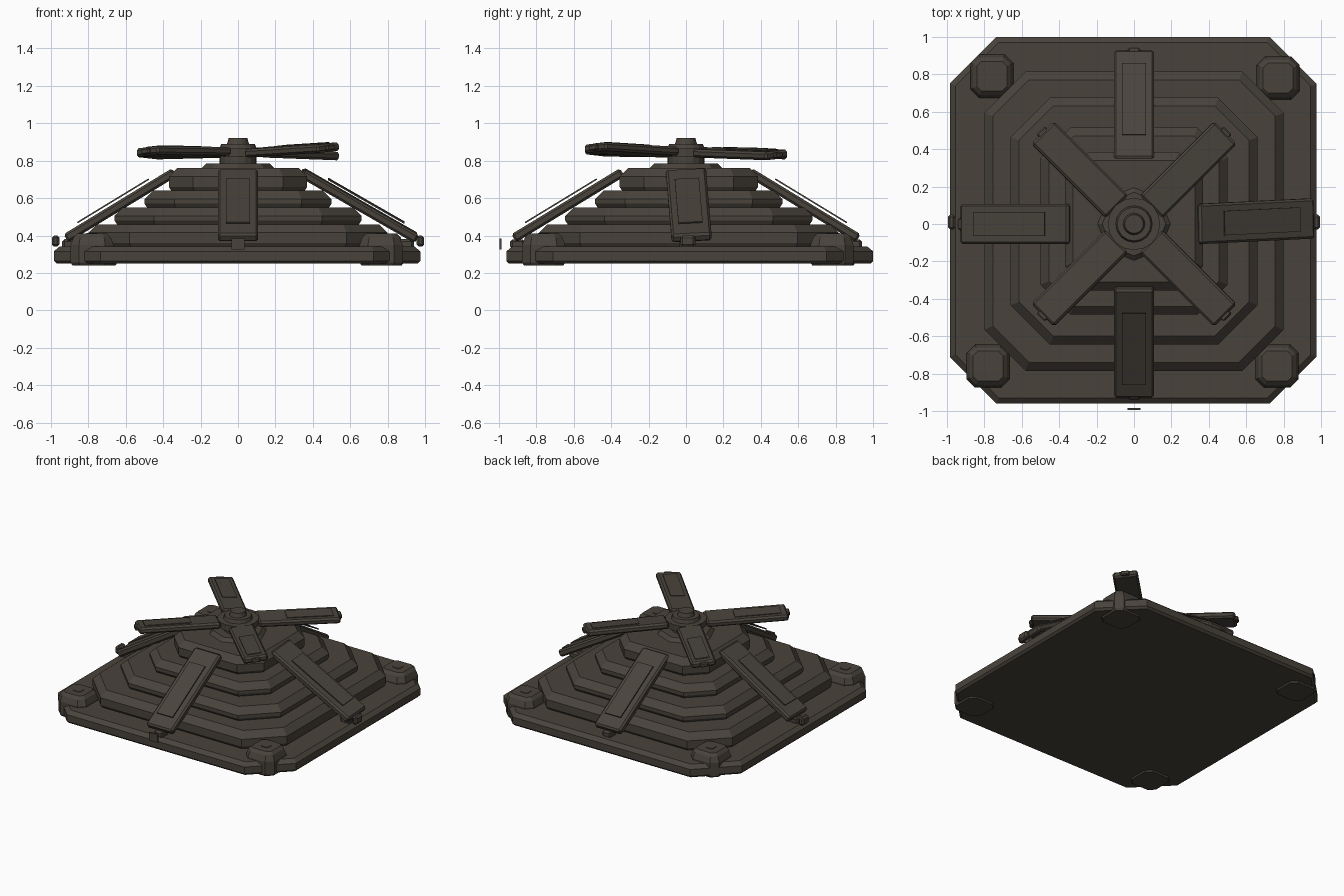
import bpy
import bmesh
import math
from mathutils import Matrix, Vector

cube = bpy.data.objects.get("Cube")
if cube:
    bpy.data.objects.remove(cube, do_unlink=True)

metal = bpy.data.materials.new("dark weathered metal")
COLOUR = (0.066, 0.056, 0.044, 1)
metal.diffuse_color = COLOUR
metal.use_nodes = True
metal.node_tree.nodes["Principled BSDF"].inputs["Base Color"].default_value = COLOUR


def finish(name, bm):
    bmesh.ops.recalc_face_normals(bm, faces=bm.faces)
    mesh = bpy.data.meshes.new(name)
    bm.to_mesh(mesh)
    bm.free()
    mesh.materials.append(metal)
    obj = bpy.data.objects.new(name, mesh)
    bpy.context.collection.objects.link(obj)
    return obj


def octagon_stack(name, centre, half, cut, profile):
    """Closed stack of cut-corner squares; profile holds (inset, z) pairs."""
    bm = bmesh.new()
    rings = []
    for inset, z in profile:
        h = half - inset
        k = h - max(cut - inset * 0.586, 0.01)
        corners = [(h, -k), (h, k), (k, h), (-k, h), (-h, k), (-h, -k), (-k, -h), (k, -h)]
        rings.append([bm.verts.new((centre[0] + x, centre[1] + y, z)) for x, y in corners])
    for low, high in zip(rings, rings[1:]):
        for i in range(8):
            j = (i + 1) % 8
            bm.faces.new((low[i], low[j], high[j], high[i]))
    bm.faces.new(rings[0])
    bm.faces.new(rings[-1])
    return finish(name, bm)


def slab(name, start, end, width, thick, roll=0, bevel=0.012, lift=0):
    """Bevelled board running from start to end, rolled about its length."""
    start, end = Vector(start), Vector(end)
    along = (end - start).normalized()
    side = Vector((0, 0, 1)).cross(along).normalized()
    side = Matrix.Rotation(roll, 3, along) @ side
    up = along.cross(side)
    frame = Matrix((along, side, up)).transposed().to_4x4()
    frame.translation = (start + end) / 2 + up * lift
    size = Matrix.Diagonal(((end - start).length, width, thick, 1))
    bm = bmesh.new()
    bmesh.ops.create_cube(bm, size=1, matrix=frame @ size)
    if bevel:
        bmesh.ops.bevel(bm, geom=bm.edges[:], offset=bevel, segments=1, affect='EDGES')
    return finish(name, bm)


def disc(name, radius, top_radius, low, high, sides=16):
    bm = bmesh.new()
    bmesh.ops.create_cone(bm, cap_ends=True, segments=sides, radius1=radius, radius2=top_radius,
                          depth=high - low, matrix=Matrix.Translation((0, 0, (low + high) / 2)))
    return finish(name, bm)


# Base plate
octagon_stack("base_plate", (-0.005, 0.02), 0.98, 0.25,
              [(0.015, 0.25), (0, 0.265), (0, 0.315), (0.03, 0.34)])

# Stepped roof
tiers = [(0.80, 0.22, 0.33, 0.46), (0.66, 0.21, 0.45, 0.55),
         (0.50, 0.16, 0.54, 0.64), (0.37, 0.13, 0.63, 0.76)]
for n, (half, cut, low, high) in enumerate(tiers):
    octagon_stack(f"roof_tier_{n + 1}", (0, 0.015), half, cut,
                  [(0.02, low), (0, low + 0.03), (0, high - 0.045), (0.045, high)])

# Corner posts with small cap plates
posts = {"back_right": (-0.76, 0.79), "back_left": (0.77, 0.78),
         "front_right": (-0.78, -0.76), "front_left": (0.765, -0.76)}
for label, spot in posts.items():
    octagon_stack(f"{label}_post", spot, 0.115, 0.045,
                  [(0.01, 0.24), (0, 0.255), (0, 0.35), (0.015, 0.39), (0.035, 0.41)])
    octagon_stack(f"{label}_post_cap", spot, 0.03, 0.01, [(0, 0.408), (0, 0.414)])

# Sloping slats, each with a thin raised panel and a foot at the base
sides = {"left": 0, "back": 90, "right": 180, "front": 270}
for label, degrees in sides.items():
    turn = Matrix.Rotation(math.radians(degrees), 3, 'Z')
    askew = label == "left"
    reach, drift, roll = (0.955, 0.03, 0.06) if askew else (0.92, 0, 0)
    inner = Vector((0.34, 0, 0.738))
    outer = Vector((reach, drift, 0.385))
    slab(f"{label}_slat", turn @ inner, turn @ outer, 0.215, 0.05, roll)
    slab(f"{label}_slat_panel", turn @ inner.lerp(outer, 0.2), turn @ inner.lerp(outer, 0.86),
         0.13, 0.008, roll, bevel=0, lift=0.04)
    slab(f"{label}_slat_foot", turn @ Vector((0.86, 0, 0.355)), turn @ Vector((0.94, 0, 0.355)),
         0.07, 0.05)

# Edge clips
for label, sign in (("left", 1), ("right", -1)):
    slab(f"{label}_clip", (sign * 0.955, 0.01, 0.37), (sign * 0.995, 0.01, 0.37), 0.08, 0.06)
slab("front_clip", (0, -0.985, 0.355), (0, -0.995, 0.355), 0.07, 0.06, bevel=0)

# Rotor hub
disc("hub_footing", 0.20, 0.17, 0.755, 0.785, 8)
disc("hub_shaft", 0.10, 0.10, 0.78, 0.83)
disc("hub_plate", 0.14, 0.14, 0.82, 0.865)
disc("hub_collar", 0.10, 0.09, 0.86, 0.89)
disc("hub_cap", 0.06, 0.05, 0.885, 0.92)

# Rotor blades with thin panels: tip heights differ slightly
blades = {"back_left": (45, 0.83), "back_right": (135, 0.835),
          "front_right": (225, 0.85), "front_left": (315, 0.87)}
for label, (degrees, tip) in blades.items():
    turn = Matrix.Rotation(math.radians(degrees), 3, 'Z')
    inner, outer = Vector((0.13, 0, 0.845)), Vector((0.69, 0, tip))
    slab(f"{label}_blade", turn @ inner, turn @ outer, 0.17, 0.045, 0.08)
    slab(f"{label}_blade_panel", turn @ inner.lerp(outer, 0.35), turn @ inner.lerp(outer, 0.92),
         0.10, 0.006, 0.08, bevel=0, lift=0.025)
    slab(f"{label}_blade_tip", turn @ inner.lerp(outer, 0.97), turn @ inner.lerp(outer, 1.03),
         0.06, 0.03, 0.08, bevel=0.006)
